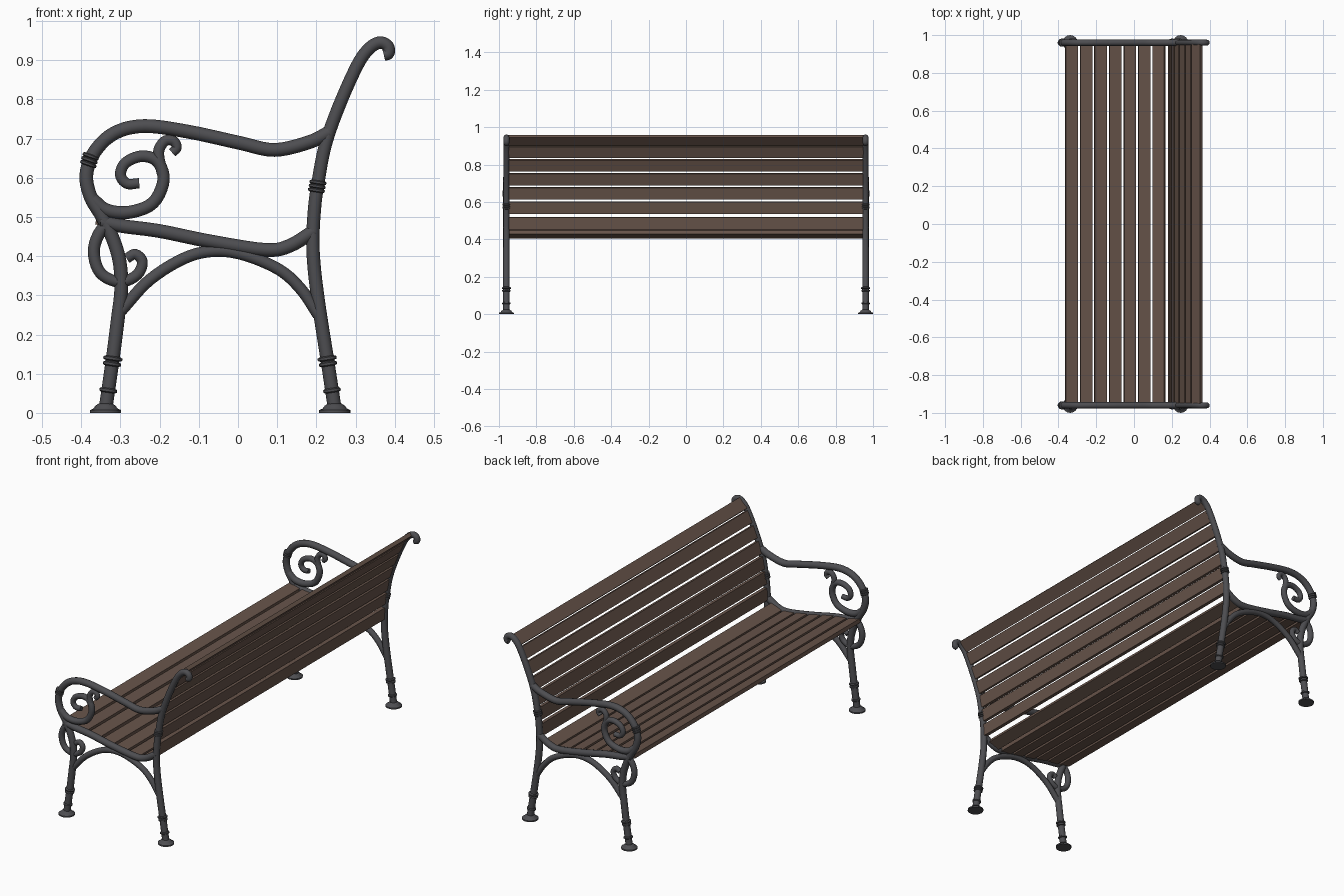
import bpy, bmesh, math
from mathutils import Vector

if "Cube" in bpy.data.objects:
    bpy.data.objects.remove(bpy.data.objects["Cube"])

Y = 0.96      # distance of each iron end frame from the centre
R = 0.0175    # iron bar radius


def material(name, col):
    m = bpy.data.materials.new(name)
    m.diffuse_color = (*col, 1)
    m.use_nodes = True
    m.node_tree.nodes["Principled BSDF"].inputs["Base Color"].default_value = m.diffuse_color
    return m


IRON = material("dark iron", (0.075, 0.075, 0.082))
WOOD = material("brown wood", (0.135, 0.088, 0.068))


def smooth_path(pts, steps=5):
    """Catmull-Rom curve through the points (x, z)."""
    p = [Vector(q) for q in pts]
    p = [2 * p[0] - p[1]] + p + [2 * p[-1] - p[-2]]
    out = []
    for i in range(1, len(p) - 2):
        a, b, c, d = p[i - 1:i + 3]
        for s in range(steps):
            t = s / steps
            out.append(0.5 * (2 * b + (c - a) * t + (2 * a - 5 * b + 4 * c - d) * t * t
                              + (3 * b - a - 3 * c + d) * t ** 3))
    return out + [p[-2]]


def finish(name, bm, mat, mirror=True):
    bmesh.ops.recalc_face_normals(bm, faces=bm.faces)
    me = bpy.data.meshes.new(name)
    bm.to_mesh(me)
    bm.free()
    me.materials.append(mat)
    ob = bpy.data.objects.new(name, me)
    bpy.context.collection.objects.link(ob)
    bpy.context.view_layer.objects.active = ob
    ob.select_set(True)
    if mirror:
        bpy.ops.object.shade_smooth_by_angle(angle=math.radians(40))
        mod = ob.modifiers.new("both ends", 'MIRROR')
        mod.use_axis = (False, True, False)
    ob.select_set(False)
    return ob


def sweep(bm, path, radii, n=12):
    """Round bar along a path lying in the end frame plane."""
    rings = []
    for i, p in enumerate(path):
        t = (path[min(i + 1, len(path) - 1)] - path[max(i - 1, 0)]).normalized()
        nrm = Vector((-t.y, t.x))
        ring = []
        for k in range(n):
            a = 2 * math.pi * k / n
            q = p + nrm * radii[i] * math.cos(a)
            ring.append(bm.verts.new((q.x, -Y + radii[i] * math.sin(a), q.y)))
        rings.append(ring)
    for a, b in zip(rings, rings[1:]):
        for k in range(n):
            bm.faces.new((a[k], a[(k + 1) % n], b[(k + 1) % n], b[k]))
    bm.faces.new(rings[0])
    bm.faces.new(rings[-1])


def bar(name, pts, r0=R, r1=R):
    path = smooth_path(pts)
    m = len(path) - 1
    bm = bmesh.new()
    sweep(bm, path, [r0 + (r1 - r0) * i / m for i in range(m + 1)])
    finish(name, bm, IRON)


def turned(name, centre, axis, profile):
    """Turned collar or foot: profile of (offset along axis, radius)."""
    c, ax = Vector(centre), Vector(axis).normalized()
    path = [c + ax * o for o, _ in profile]
    bm = bmesh.new()
    sweep(bm, path, [r for _, r in profile], 16)
    finish(name, bm, IRON)


# End frame bars
back = [(.247, .01), (.228, .135), (.208, .263), (.195, .365), (.191, .44), (.195, .518),
        (.203, .58), (.223, .684), (.259, .786), (.305, .888), (.335, .930), (.362, .945),
        (.382, .936), (.384, .918), (.372, .914)]
bar("back_post", back, R, 0.0155)
bar("armrest", [(.233, .716), (.182, .691), (.093, .671), (.004, .689), (-.124, .717),
                (-.238, .732), (-.315, .714), (-.366, .666), (-.387, .607), (-.376, .551),
                (-.348, .503), (-.32, .446), (-.302, .385), (-.298, .314), (-.307, .237),
                (-.32, .135), (-.338, .01)])
bar("arm_scroll", [(-.372, .545), (-.335, .517), (-.277, .512), (-.217, .536), (-.190, .594),
                   (-.206, .642), (-.246, .655), (-.287, .638), (-.300, .607), (-.283, .585),
                   (-.252, .586)], R, 0.013)
bar("arm_scroll_hook", [(-.192, .61), (-.202, .65), (-.200, .676), (-.184, .695), (-.164, .693),
                        (-.156, .677), (-.168, .664)], 0.015, 0.012)
seat = [(-.35, .488), (-.29, .476), (-.2, .464), (-.073, .438), (.068, .416), (.131, .426),
        (.195, .465)]
bar("seat_rail", seat)
bar("leg_scroll", [(-.325, .485), (-.353, .46), (-.368, .411), (-.351, .357), (-.302, .334),
                   (-.258, .352), (-.244, .385), (-.262, .405), (-.284, .394)], 0.016, 0.013)
bar("leg_arch", [(-.297, .262), (-.226, .339), (-.136, .395), (-.06, .413), (.017, .403),
                 (.106, .365), (.162, .314), (.205, .25)], 0.015, 0.015)


# Feet and turned collars
def collar(name, centre, axis, r=0.023, h=0.006):
    turned(name, centre, axis, [(-h, R), (-h * .5, r), (h * .5, r), (h, R)])


for side, top, low in (("front", (-.32, .135), (-.338, .01)), ("back", (.228, .135), (.247, .01))):
    a, b = Vector(top), Vector(low)
    d = a - b
    turned(side + "_foot", (b.x, 0), (0, 1),
           [(0, .04), (.007, .04), (.011, .031), (.018, .026), (.024, R)])
    collar(side + "_leg_ring_low", b + d * .38, d, 0.0225)
    collar(side + "_leg_ring_mid", b + d * .92, d)
    collar(side + "_leg_ring_top", b + d * 1.03, d, 0.0245)
for i in (-1, 0, 1):
    collar("back_ring", (.202 + i * .002, .578 + i * .01), (.15, 1), 0.0215, 0.005)
    collar("arm_ring", (-.379 + i * .003, .645 + i * .01), (.35, 1), 0.0215, 0.005)


# Wooden slats, tilted to follow the frame bars
def slat(name, path, key, value, width=0.064, thick=0.02):
    i = min(range(1, len(path) - 1), key=lambda j: abs(path[j][key] - value))
    c = path[i]
    t = (path[i + 1] - path[i - 1]).normalized()
    n = Vector((-t.y, t.x))
    bm = bmesh.new()
    bmesh.ops.create_cube(bm, size=1)
    for v in bm.verts:
        q = c + t * v.co.x * width + n * v.co.z * thick
        v.co = (q.x, v.co.y * 1.9, q.y)
    finish(name, bm, WOOD, False)


seat_path = smooth_path(seat, 60)
for i in range(7):
    slat("seat_slat", seat_path, 0, -.331 + i * .0772)
back_path = smooth_path(back[:12], 60)
for z in (.487, .570, .647, .722, .797, .869, .928):
    slat("back_slat", back_path, 1, z)
